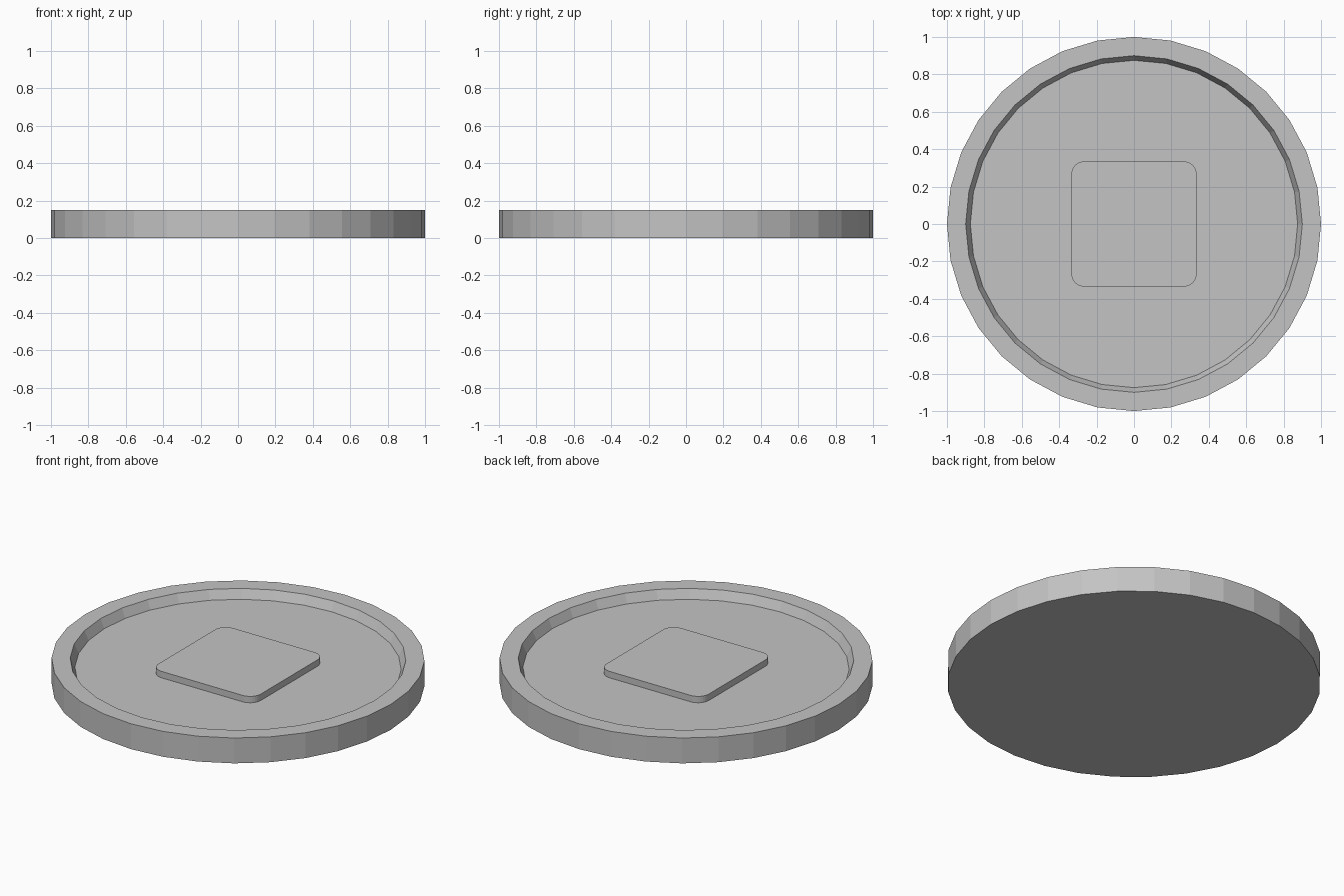
import bpy, bmesh
from math import sin, cos, pi, radians

SIDES = 32
RIM_TOP, FLOOR, EMBLEM_TOP = 0.15, 0.097, 0.135

cube = bpy.data.objects.get("Cube")
if cube:
    bpy.data.objects.remove(cube, do_unlink=True)

# Single grey metal colour
grey = bpy.data.materials.new("plain grey")
grey.use_nodes = True
grey.diffuse_color = (0.55, 0.55, 0.55, 1)
grey.node_tree.nodes["Principled BSDF"].inputs["Base Color"].default_value = grey.diffuse_color


def finish(name, bm):
    bmesh.ops.recalc_face_normals(bm, faces=bm.faces)
    mesh = bpy.data.meshes.new(name)
    bm.to_mesh(mesh)
    bm.free()
    mesh.materials.append(grey)
    obj = bpy.data.objects.new(name, mesh)
    bpy.context.collection.objects.link(obj)
    return obj


def ring(bm, radius, z):
    angles = [2 * pi * i / SIDES for i in range(SIDES)]
    return [bm.verts.new((radius * cos(a), radius * sin(a), z)) for a in angles]


# Coin body: flat underside, faceted edge, raised rim and sunken floor
bm = bmesh.new()
profile = [(1, 0), (1, RIM_TOP), (0.9, RIM_TOP), (0.875, FLOOR)]
rings = [ring(bm, r, z) for r, z in profile]
for low, high in zip(rings, rings[1:]):
    for i in range(SIDES):
        j = (i + 1) % SIDES
        bm.faces.new((low[i], low[j], high[j], high[i]))
bm.faces.new(rings[0][::-1])
bm.faces.new(rings[-1])
finish("coin_body", bm)

# Plain raised plate with rounded corners in the middle of the floor
bm = bmesh.new()
half, corner, steps = 0.335, 0.07, 8
outline = []
for k, (sx, sy) in enumerate([(1, 1), (-1, 1), (-1, -1), (1, -1)]):
    for s in range(steps + 1):
        a = radians(90) * (k + s / steps)
        outline.append(bm.verts.new((sx * (half - corner) + corner * cos(a),
                                     sy * (half - corner) + corner * sin(a), FLOOR)))
base = bm.faces.new(outline)
top = bmesh.ops.extrude_face_region(bm, geom=[base], use_keep_orig=True)
moved = [v for v in top["geom"] if isinstance(v, bmesh.types.BMVert)]
bmesh.ops.translate(bm, verts=moved, vec=(0, 0, EMBLEM_TOP - FLOOR))
finish("raised_plate", bm)
